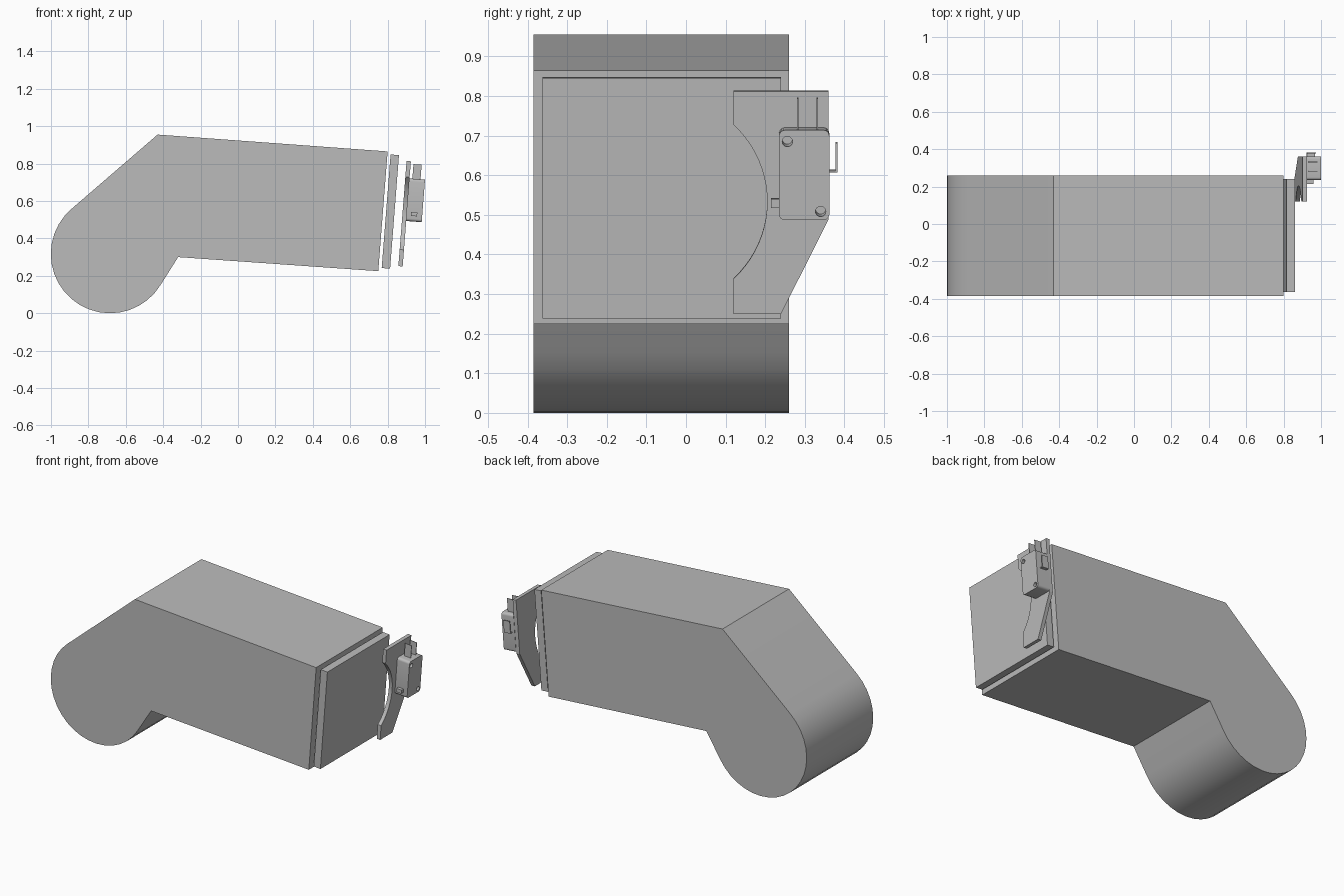
import bpy, bmesh
from math import sin, cos, pi, atan2, radians
from mathutils import Matrix, Vector

cube = bpy.data.objects.get("Cube")
if cube:
    bpy.data.objects.remove(cube)

grey = bpy.data.materials.new("plain grey")
grey.use_nodes = True
COLOR = (0.5, 0.5, 0.5, 1)
grey.diffuse_color = COLOR
grey.node_tree.nodes["Principled BSDF"].inputs["Base Color"].default_value = COLOR

# The end parts sit square to the sloping end face of the body
TILT = Matrix.Translation((0.75, 0, 0.225)) @ Matrix.Rotation(radians(4.47), 4, 'Y')


def arc(cx, cy, r, a0, a1, n):
    return [(cx + r * cos(a0 + (a1 - a0) * i / n),
             cy + r * sin(a0 + (a1 - a0) * i / n)) for i in range(n + 1)]


def extrude(name, points, place, depth, matrix=Matrix.Identity(4)):
    """Extrude a closed 2D outline; place maps (a, b) to a 3D point."""
    bm = bmesh.new()
    face = bm.faces.new([bm.verts.new(place(a, b)) for a, b in points])
    new = bmesh.ops.extrude_face_region(bm, geom=[face])["geom"]
    bmesh.ops.translate(bm, vec=depth,
                        verts=[v for v in new if isinstance(v, bmesh.types.BMVert)])
    bmesh.ops.recalc_face_normals(bm, faces=bm.faces)
    bm.transform(matrix)
    mesh = bpy.data.meshes.new(name)
    bm.to_mesh(mesh)
    bm.free()
    mesh.materials.append(grey)
    obj = bpy.data.objects.new(name, mesh)
    bpy.context.collection.objects.link(obj)
    return obj


def end_part(name, outline, x0, x1):
    """Outline in (y, height), thickness from x0 to x1 off the end face."""
    return extrude(name, outline, lambda y, z: Vector((x0, y, z)), (x1 - x0, 0, 0), TILT)


def rect(y0, y1, z0, z1):
    return [(y0, z0), (y1, z0), (y1, z1), (y0, z1)]


def smooth(obj):
    bpy.ops.object.select_all(action='DESELECT')
    obj.select_set(True)
    bpy.context.view_layer.objects.active = obj
    bpy.ops.object.shade_smooth_by_angle(angle=radians(25))


# Main body: bent block with a round lower end
round_end = arc(-0.684, 0.317, 0.317, radians(130), radians(329), 20)
body = extrude("body", [(-0.32, 0.30), (0.75, 0.225), (0.80, 0.865), (-0.43, 0.955)] + round_end,
               lambda x, z: Vector((x, -0.385, z)), (0, 0.645, 0))
smooth(body)

# Cover plate floating just off the end face
end_part("end_plate", rect(-0.363, 0.24, 0.018, 0.627), 0.017, 0.062)

# Mounting bracket with a curved cut-out
half = atan2(0.195, 0.181)
cutout = arc(-0.061, 0.319, 0.266, -half, half, 20)
bracket = end_part("bracket", [(0.12, 0.599), (0.36, 0.599), (0.36, 0.274),
                               (0.24, 0.035), (0.12, 0.035)] + cutout, 0.105, 0.128)
smooth(bracket)

# Switch housing with rounded corners and two through holes
Y0, Y1, Z0, Z1, R = 0.235, 0.362, 0.279, 0.507, 0.015
corners = [(Y1 - R, Z1 - R), (Y0 + R, Z1 - R), (Y0 + R, Z0 + R), (Y1 - R, Z0 + R)]
outline = []
for i, (y, z) in enumerate(corners):
    outline += arc(y, z, R, i * pi / 2, (i + 1) * pi / 2, 5)
housing = end_part("switch_housing", outline, 0.128, 0.211)
for y, z in ((0.256, 0.478), (0.34, 0.301)):
    hole = end_part("hole_cutter", arc(y, z, 0.013, 0, 2 * pi * 23 / 24, 23), 0.12, 0.22)
    hole.hide_render = True
    hole.hide_set(True)
    cut = housing.modifiers.new("hole", 'BOOLEAN')
    cut.operation = 'DIFFERENCE'
    cut.object = hole
    bpy.context.view_layer.objects.active = housing
    bpy.ops.object.modifier_apply(modifier=cut.name)
    bpy.data.objects.remove(hole)
smooth(housing)

# Blade terminals on top, bent terminal on the side, push button opposite
for i, y in enumerate((0.28, 0.329)):
    end_part("terminal_%d" % (i + 1), rect(y, y + 0.004, Z1 - 0.01, 0.585), 0.143, 0.187)
end_part("side_terminal", [(Y1 - 0.005, 0.398), (0.382, 0.398), (0.382, 0.472),
                           (0.378, 0.472), (0.378, 0.402), (Y1 - 0.005, 0.402)], 0.143, 0.187)
end_part("push_button", rect(0.215, Y0 + 0.005, 0.308, 0.33), 0.151, 0.184)
